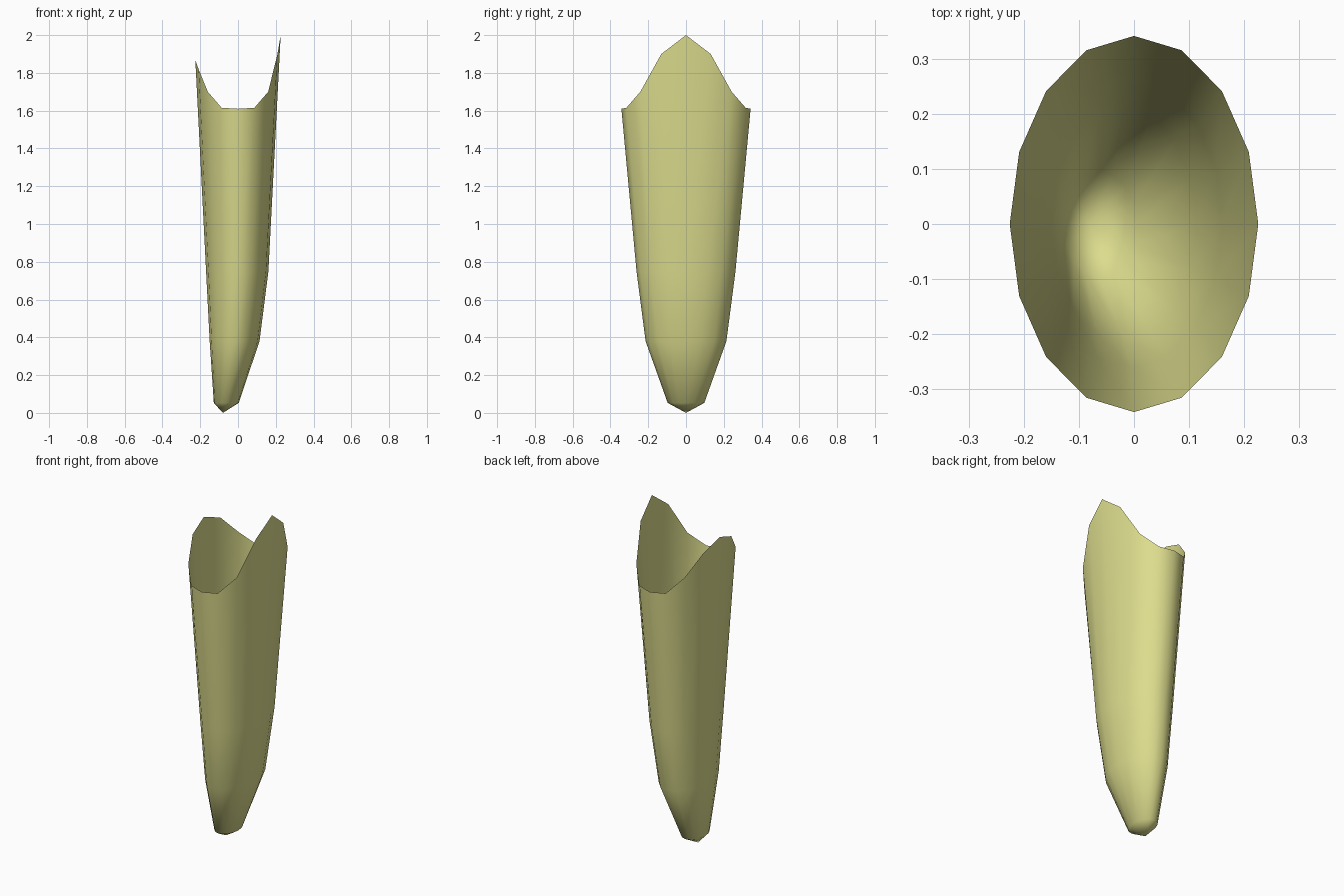
import bpy, bmesh
from math import cos, sin, pi

if "Cube" in bpy.data.objects:
    bpy.data.objects.remove(bpy.data.objects["Cube"])

SIDES = 16

# Rings of the sheath: centre x, radius x, radius y, height
RINGS = [(-0.062, 0.066, 0.097, 0.053),
         (-0.018, 0.132, 0.214, 0.38),
         (-0.004, 0.165, 0.262, 0.75)]

# Scalloped rim heights from the tall side (+x) round to the lower one (-x)
RIM = [2.0, 1.90, 1.70, 1.615, 1.61, 1.615, 1.70, 1.82, 1.87]

bm = bmesh.new()


def ring(cx, rx, ry, height):
    verts = []
    for i in range(SIDES):
        a = 2 * pi * i / SIDES
        verts.append(bm.verts.new((cx + rx * cos(a), ry * sin(a), height(i))))
    return verts


# Stacked rings ending in the uneven open rim
loops = [ring(cx, rx, ry, lambda i, z=z: z) for cx, rx, ry, z in RINGS]
loops.append(ring(0, 0.226, 0.342, lambda i: RIM[min(i, SIDES - i)]))

# Wall
for low, high in zip(loops, loops[1:]):
    for i in range(SIDES):
        j = (i + 1) % SIDES
        bm.faces.new((low[i], low[j], high[j], high[i]))

# Closed tip at the bottom
tip = bm.verts.new((-0.08, 0, 0))
for i in range(SIDES):
    bm.faces.new((loops[0][(i + 1) % SIDES], loops[0][i], tip))

for f in bm.faces:
    f.smooth = True
mesh = bpy.data.meshes.new("sheath")
bm.to_mesh(mesh)
bm.free()
sheath = bpy.data.objects.new("sheath", mesh)
bpy.context.collection.objects.link(sheath)

# Pale yellow colour
mat = bpy.data.materials.new("pale_yellow")
mat.diffuse_color = (0.72, 0.72, 0.27, 1)
mat.use_nodes = True
mat.node_tree.nodes["Principled BSDF"].inputs["Base Color"].default_value = mat.diffuse_color
mesh.materials.append(mat)
